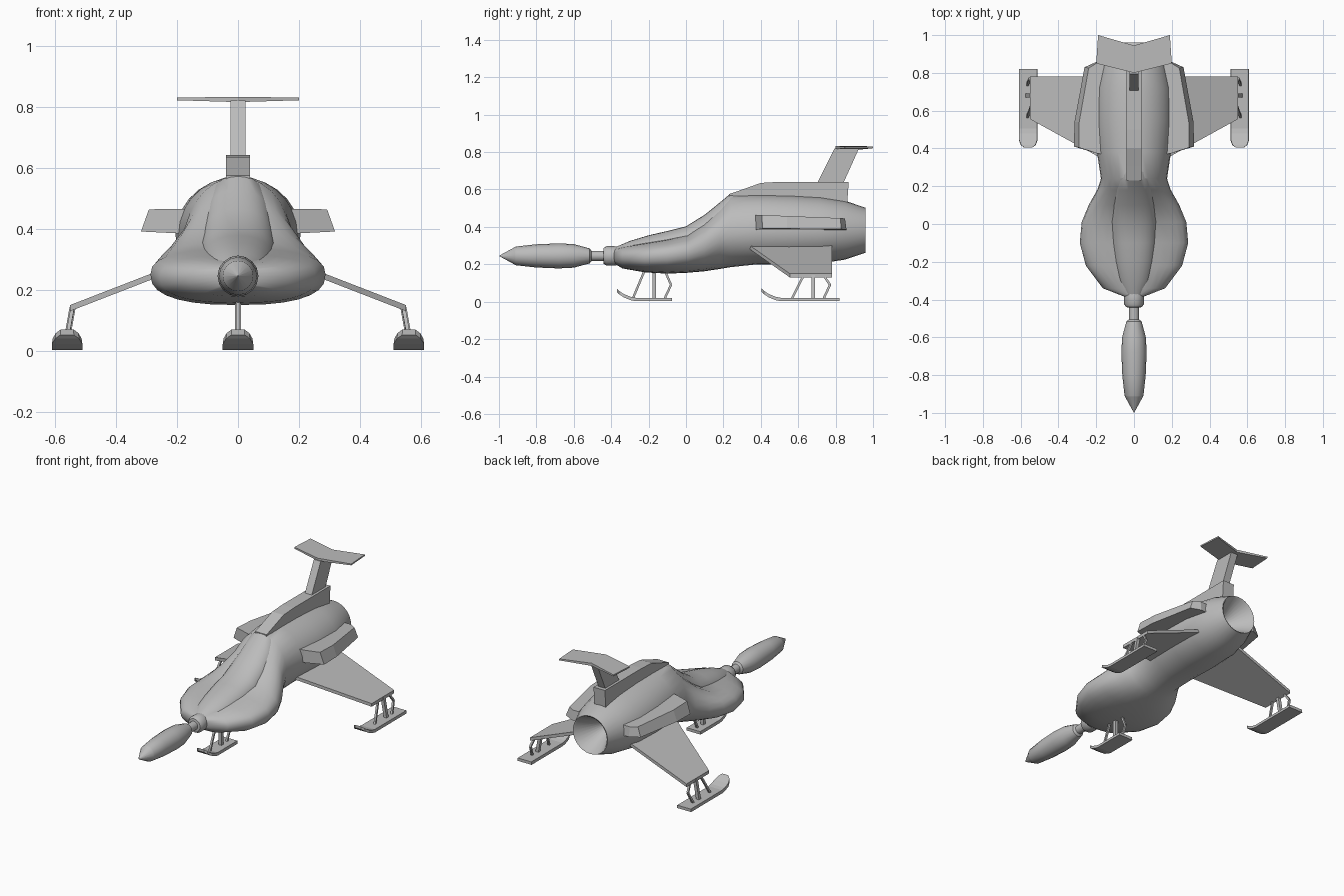
import bpy, bmesh, math
from mathutils import Vector

old = bpy.data.objects.get("Cube")
if old:
    bpy.data.objects.remove(old, do_unlink=True)

grey = bpy.data.materials.new("hull grey")
grey.use_nodes = True
grey.diffuse_color = (0.5, 0.5, 0.5, 1)
grey.node_tree.nodes["Principled BSDF"].inputs["Base Color"].default_value = (0.5, 0.5, 0.5, 1)


def finish(name, bm, smooth=None):
    bmesh.ops.recalc_face_normals(bm, faces=bm.faces)
    mesh = bpy.data.meshes.new(name)
    bm.to_mesh(mesh)
    bm.free()
    mesh.materials.append(grey)
    obj = bpy.data.objects.new(name, mesh)
    bpy.context.collection.objects.link(obj)
    if smooth:
        bpy.ops.object.select_all(action='DESELECT')
        obj.select_set(True)
        bpy.context.view_layer.objects.active = obj
        bpy.ops.object.shade_smooth_by_angle(angle=math.radians(smooth))
    return obj


def skin(bm, rings, caps=True):
    """Join rings of equal point count with quads."""
    loops = [[bm.verts.new(p) for p in ring] for ring in rings]
    n = len(loops[0])
    for a, b in zip(loops, loops[1:]):
        for i in range(n):
            j = (i + 1) % n
            bm.faces.new((a[i], a[j], b[j], b[i]))
    if caps:
        bm.faces.new(loops[0])
        bm.faces.new(loops[-1])


def signed_pow(v, e):
    return math.copysign(abs(v) ** e, v)


def section(y, w, top, bottom, mid, power=2, n=28):
    """Closed hull rib: different heights above and below its widest line."""
    pts = []
    for i in range(n):
        a = math.tau * i / n
        c, s = signed_pow(math.cos(a), 2 / power), signed_pow(math.sin(a), 2 / power)
        pts.append((w * c, y, mid + s * (top - mid if s > 0 else mid - bottom)))
    return pts


def loft(name, table, smooth=35):
    bm = bmesh.new()
    skin(bm, [section(*row) for row in table])
    return finish(name, bm, smooth)


def slab(name, lower, upper):
    bm = bmesh.new()
    skin(bm, [lower, upper])
    return finish(name, bm)


def side_plate(name, outline, half):
    """Profile in (y, z), thick in x."""
    return slab(name, [(-half, y, z) for y, z in outline], [(half, y, z) for y, z in outline])


def strut(name, points, size):
    """Square rods along a path."""
    bm = bmesh.new()
    for a, b in zip(points, points[1:]):
        a, b = Vector(a), Vector(b)
        d = (b - a).normalized()
        u = d.cross(Vector((1, 0, 0))).normalized() * size
        v = d.cross(u).normalized() * size
        skin(bm, [[p + u + v, p - u + v, p - u - v, p + u - v] for p in (a, b)])
    return finish(name, bm)


# Fuselage, from broad nose to hollow exhaust
loft("fuselage", [
    (-0.385, 0.05, 0.285, 0.205, 0.245),
    (-0.34, 0.165, 0.295, 0.178, 0.24, 2.3),
    (-0.22, 0.255, 0.315, 0.157, 0.24, 2.5),
    (-0.1, 0.287, 0.335, 0.15, 0.25, 2.5),
    (0.01, 0.277, 0.36, 0.155, 0.26, 2.3),
    (0.1, 0.24, 0.425, 0.163, 0.28, 2.1),
    (0.18, 0.195, 0.505, 0.175, 0.32),
    (0.24, 0.175, 0.57, 0.185, 0.36),
    (0.38, 0.196, 0.572, 0.2, 0.38),
    (0.55, 0.205, 0.57, 0.2, 0.38),
    (0.72, 0.2, 0.56, 0.205, 0.38),
    (0.85, 0.17, 0.54, 0.225, 0.38),
    (0.96, 0.122, 0.502, 0.262, 0.382),
    (0.955, 0.113, 0.494, 0.27, 0.382),
    (0.75, 0.012, 0.394, 0.37, 0.382)])

# Raised canopy running from nose to shoulders
loft("canopy", [
    (-0.375, 0.05, 0.293, 0.22, 0.25),
    (-0.3, 0.095, 0.325, 0.22, 0.25),
    (-0.2, 0.112, 0.355, 0.22, 0.26, 2.2),
    (-0.1, 0.122, 0.378, 0.23, 0.28, 2.3),
    (0, 0.127, 0.403, 0.24, 0.3, 2.3),
    (0.1, 0.125, 0.465, 0.26, 0.33, 2.3),
    (0.18, 0.118, 0.53, 0.3, 0.37, 2.3),
    (0.235, 0.11, 0.576, 0.35, 0.42, 2.2),
    (0.32, 0.1, 0.574, 0.36, 0.43, 2.2)])

# Nose collar, shaft and pointed probe
probe = [(-0.37, 0.05), (-0.385, 0.052), (-0.425, 0.052), (-0.44, 0.042), (-0.442, 0.027),
         (-0.505, 0.027), (-0.515, 0.04), (-0.6, 0.063), (-0.68, 0.067), (-0.8, 0.062),
         (-0.91, 0.05), (-0.915, 0.047), (-0.997, 0.002)]
loft("nose_probe", [(y, r, 0.245 + r, 0.245 - r, 0.245, 2, 16) for y, r in probe])

# Dorsal fairing, fin and swept tailplane
side_plate("dorsal_fairing", [(0.23, 0.53), (0.23, 0.575), (0.31, 0.603), (0.4, 0.635),
                              (0.5, 0.641), (0.87, 0.641), (0.86, 0.5)], 0.04)
side_plate("tail_fin", [(0.695, 0.62), (0.795, 0.82), (0.925, 0.82), (0.835, 0.62)], 0.024)
plan = [(-0.2, 0.85), (0, 0.8), (0.2, 0.85), (0.19, 1), (0, 0.945), (-0.19, 1)]
slab("tailplane", [(x, y, 0.815 + 0.03 * abs(x)) for x, y in plan],
     [(x, y, 0.832 - 0.01 * abs(x)) for x, y in plan])


def skid(name, x, front, back):
    """Ski with rounded, upturned toe."""
    rows = [(0, 0.052, 0.022), (0.012, 0.04, 0.039), (0.04, 0.022, 0.05),
            (0.075, 0.008, 0.05), (0.1, 0.003, 0.05), (back - front, 0.003, 0.05)]
    bm = bmesh.new()
    skin(bm, [[(x - w, front + d, z), (x + w, front + d, z),
               (x + w * 0.95, front + d, z + 0.018), (x - w * 0.95, front + d, z + 0.018)]
              for d, z, w in rows])
    finish(name, bm)


def legs(prefix, x_top, x_low, y, top):
    """One thick post with a raked front rod and a kneed rear rod."""
    strut(prefix + "_post", [(x_top, y, top), (x_low, y, 0.015)], 0.01)
    strut(prefix + "_front_rod", [(x_top, y - 0.05, top), (x_low, y - 0.115, 0.015)], 0.006)
    knee = x_low + (x_top - x_low) * 0.55
    strut(prefix + "_rear_rod", [(x_top, y + 0.055, top), (knee, y + 0.09, 0.09),
                                 (x_low, y + 0.055, 0.015)], 0.006)


# Nose landing gear
skid("nose_skid", 0, -0.37, -0.075)
legs("nose_gear", 0, 0, -0.17, 0.17)

for side, s in (("left", 1), ("right", -1)):
    # Drooped wing
    wing = [(0.15, 0.335, 0.305), (0.55, 0.555, 0.15), (0.55, 0.78, 0.15), (0.15, 0.78, 0.305)]
    slab(side + "_wing", [(s * x, y, z - 0.02) for x, y, z in wing],
         [(s * x, y, z) for x, y, z in wing])
    # Side pod with bevelled upper edge
    low = [(0.14, 0.365), (0.2, 0.375), (0.318, 0.41), (0.315, 0.54), (0.262, 0.83),
           (0.2, 0.858), (0.14, 0.858)]
    up = [(0.14, 0.365), (0.2, 0.375), (0.292, 0.405), (0.29, 0.54), (0.24, 0.825),
          (0.2, 0.85), (0.14, 0.85)]
    slab(side + "_side_pod", [(s * x, y, 0.375 + 0.05 * x) for x, y in low],
         [(s * x, y, 0.465 - 0.04 * (y - 0.37)) for x, y in up])
    # Wingtip landing gear
    skid(side + "_skid", s * 0.56, 0.405, 0.82)
    legs(side + "_gear", s * 0.542, s * 0.565, 0.68, 0.142)
